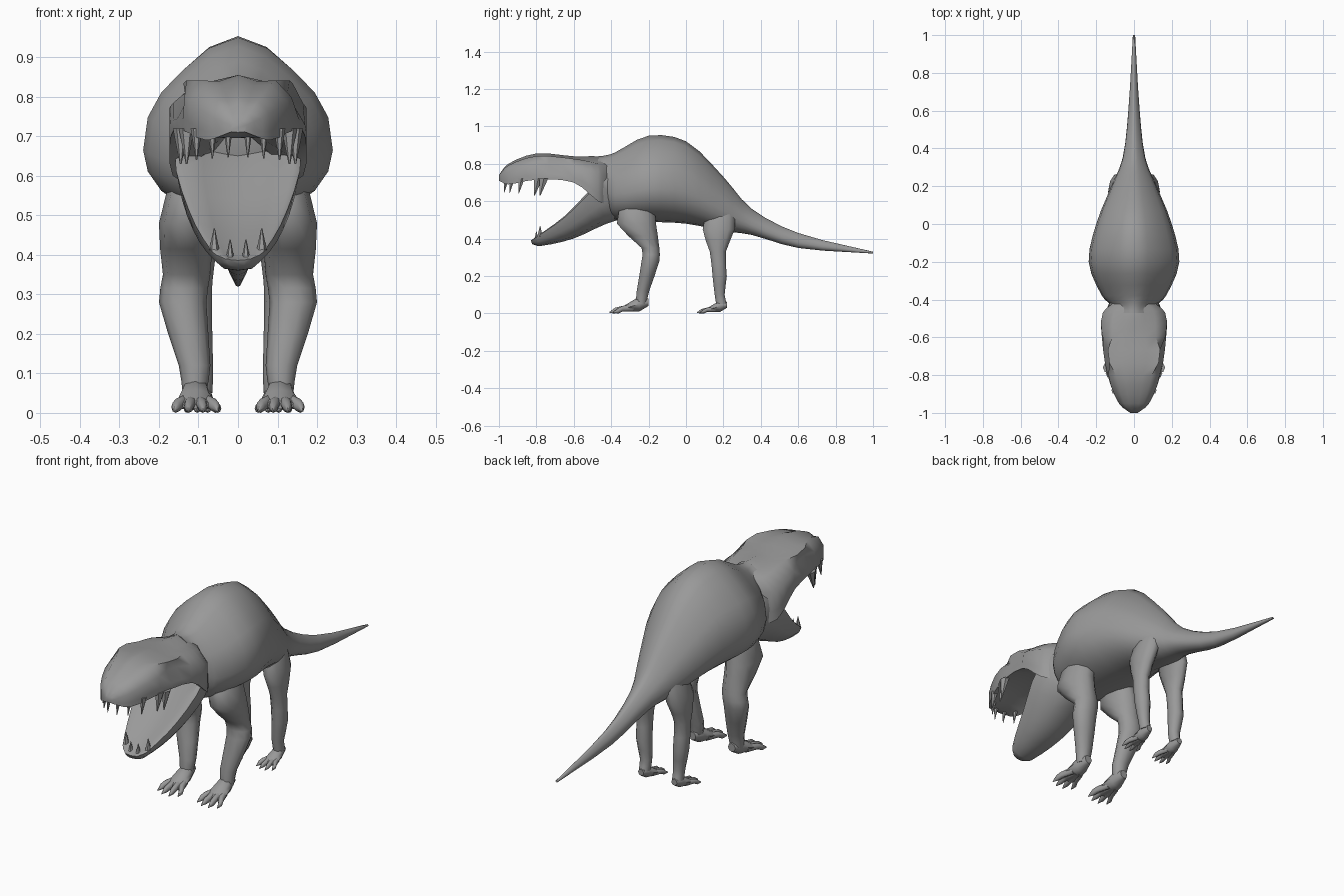
import bpy, bmesh, math
from mathutils import Vector

default_cube = bpy.data.objects.get("Cube")
if default_cube:
    bpy.data.objects.remove(default_cube, do_unlink=True)

grey = (.32, .32, .32, 1)
skin = bpy.data.materials.new("stone_grey")
skin.use_nodes = True
skin.diffuse_color = grey
skin.node_tree.nodes["Principled BSDF"].inputs["Base Color"].default_value = grey


def smooth_stations(keys, steps=3):
    """Run a smooth curve through the key stations, whatever they describe."""
    points = [Vector(key) for key in keys]
    stations = []
    for index, (start, end) in enumerate(zip(points, points[1:])):
        before = points[max(index - 1, 0)]
        after = points[min(index + 2, len(points) - 1)]
        span = (end - start).length
        leaving = (end - before) * (span / (span + (start - before).length))
        arriving = (after - start) * (span / (span + (after - end).length))
        for step in range(steps):
            t = step / steps
            rest = 1 - t
            stations.append(start * (rest * rest * (1 + 2 * t)) + end * (t * t * (3 - 2 * t))
                            + leaving * (t * rest * rest) - arriving * (t * t * rest))
    return stations + [points[-1]]


def loft(name, rings, sharp_angle=55):
    """Skin a list of equal-length closed rings and cap both ends."""
    bm = bmesh.new()
    loops = [[bm.verts.new(point) for point in ring] for ring in rings]
    for lower, upper in zip(loops, loops[1:]):
        for i in range(len(lower)):
            bm.faces.new((lower[i - 1], lower[i], upper[i], upper[i - 1]))
    bm.faces.new(loops[0])
    bm.faces.new(loops[-1])
    bmesh.ops.recalc_face_normals(bm, faces=bm.faces)
    mesh = bpy.data.meshes.new(name)
    bm.to_mesh(mesh)
    bm.free()
    mesh.materials.append(skin)
    mesh.shade_smooth()
    mesh.set_sharp_from_angle(angle=math.radians(sharp_angle))
    bpy.context.collection.objects.link(bpy.data.objects.new(name, mesh))


def circle_angles(sides):
    return [math.tau * i / sides for i in range(sides)]


def level_ring(side, x, y, z, width, depth, sides=10):
    """Horizontal oval, for legs and teeth."""
    return [(side * x + width * math.cos(t), y + depth * math.sin(t), z)
            for t in circle_angles(sides)]


def upright_ring(x, y, z, width, height, sides=8):
    """Oval facing forwards, for feet and toes."""
    return [(x + width * math.cos(t), y, z + height * math.sin(t))
            for t in circle_angles(sides)]


def both_sides(half):
    """Close a half outline that starts and ends on the centre line."""
    return half + [(-across, other) for across, other in half[-2:0:-1]]


def torso_ring(y, top, bottom, width):
    """Widest low down, rising to a soft ridge along the back."""
    middle = bottom + (top - bottom) * .38
    ring = []
    for t in circle_angles(20):
        rise = math.cos(t)
        if rise > 0:
            height = (top - middle) * rise * (1 - math.sin(2 * t) ** 2 / 7)
        else:
            height = (middle - bottom) * rise
        ring.append((width * math.sin(t), y, middle + height))
    return ring


def skull_ring(y, crown, lip, width):
    """Crown, brow, eye hollow, cheek and lip around an arched palate."""
    tall = crown - lip
    eye = math.exp(-((y + .7) / .07) ** 2)
    brow = width * (.65 + eye / 4)
    hollow = width * (1 - eye / 4)
    half = [(0, crown), (brow / 2, crown - tall / 9), (brow, crown - tall * tall * .7),
            (hollow, lip + tall * .6), (width, lip + tall / 5), (width, lip),
            (width * .8, lip + tall / 20), (0, lip + tall * (y + 1))]
    return [(x, y, z) for x, z in both_sides(half)]


def jaw_ring(y, rim, under, width):
    """Tilted trough: mouth floor, rim, then the round underside."""
    deep = rim - under
    half = [(0, .2), (.55, .15), (.9, 0), (1, .05), (.9, .5), (.55, .9), (0, 1)]
    return [(across * width, y + deep * down * .4, rim - deep * down)
            for across, down in both_sides(half)]


# Torso and tail in one skin: y, top, bottom, half width
torso = [(-.47, .84, .7, .09), (-.43, .845, .55, .12), (-.38, .86, .5, .17),
         (-.2, .95, .49, .24), (0, .92, .48, .2), (.2, .73, .44, .12),
         (.35, .56, .42, .06), (.6, .43, .35, .03), (1, .33, .32, .006)]
loft("body_and_tail", [torso_ring(*s) for s in smooth_stations(torso)], 80)

# Upper head: y, crown, lip, half width
skull = [(-1, .74, .71, .02), (-.95, .8, .69, .08), (-.8, .855, .715, .14),
         (-.6, .84, .7, .17), (-.47, .84, .6, .165), (-.41, .83, .58, .1)]
loft("upper_head", [skull_ring(*s) for s in smooth_stations(skull)])

# Lower jaw: y, rim, underside, half width
jaw = [(-.83, .39, .37, .03), (-.8, .41, .36, .065), (-.65, .52, .4, .125),
       (-.5, .67, .48, .16), (-.38, .76, .52, .1)]
loft("lower_jaw", [jaw_ring(*s) for s in smooth_stations(jaw)])

# Legs from hip to sole: x, y, z, half width, half depth
foreleg = [(.1, -.25, .62, .06, .08), (.13, -.265, .48, .07, .11), (.13, -.19, .35, .06, .05),
           (.14, -.19, .28, .06, .05), (.11, -.23, .12, .04, .035), (.11, -.24, .05, .03, .03)]
hindleg = [(.05, .19, .58, .05, .07), (.09, .175, .45, .045, .09), (.1, .17, .33, .035, .045),
           (.1, .18, .2, .035, .04), (.09, .18, .1, .027, .028), (.09, .19, .05, .025, .03)]


def leg(name, side, keys):
    loft(name, [level_ring(side, *s) for s in smooth_stations(keys, 2)])


def foot(name, x, heel, size):
    """A sloping pad with four splayed, pointed toes."""
    def slice_at(across, ahead, z, width, height):
        return upright_ring(x + across * size, heel - ahead * size, z * size,
                            width * size, height * size)

    loft(name + "_pad", [slice_at(0, 0, .06, .02, .02), slice_at(0, .05, .05, .035, .04),
                         slice_at(0, .1, .035, .045, .025), slice_at(0, .15, .02, .04, .01)])
    for number, spread in enumerate((-1, -.35, .35, 1)):
        reach = .22 - abs(spread) * .03
        loft(f"{name}_toe_{number}", [slice_at(spread * .02, .08, .03, .015, .02),
                                      slice_at(spread * .04, .14, .025, .015, .015),
                                      slice_at(spread * .05, reach - .03, .015, .012, .015),
                                      slice_at(spread * .055, reach, .005, .002, .003)])


def tooth(name, side, x, y, root, length, width, lean):
    """A slim cone; a negative length points it down."""
    loft(name, [level_ring(side, x, y, root, width, width * 1.3, 6),
                level_ring(side, x, y + lean, root + length, width / 9, width / 9, 6)], 40)


# Teeth: x, y, half width
upper_teeth = [(.025, -.96, .012), (.065, -.93, .013), (.105, -.88, .015),
               (.13, -.79, .02), (.145, -.76, .02)]
lower_teeth = [(.02, -.8, .012), (.06, -.78, .013)]

for label, side in (("left", 1), ("right", -1)):
    leg(label + "_front_leg", side, foreleg)
    leg(label + "_hind_leg", side, hindleg)
    foot(label + "_front_foot", side * .107, -.2, 1)
    foot(label + "_hind_foot", side * .09, .22, .77)
    for number, (x, y, width) in enumerate(upper_teeth):
        tooth(f"{label}_upper_tooth_{number}", side, x, y, .72, -.05 - width * 2, width, -width)
    for number, (x, y, width) in enumerate(lower_teeth):
        tooth(f"{label}_lower_tooth_{number}", side, x, y, .37 + x * .7, .055, width, 0)
